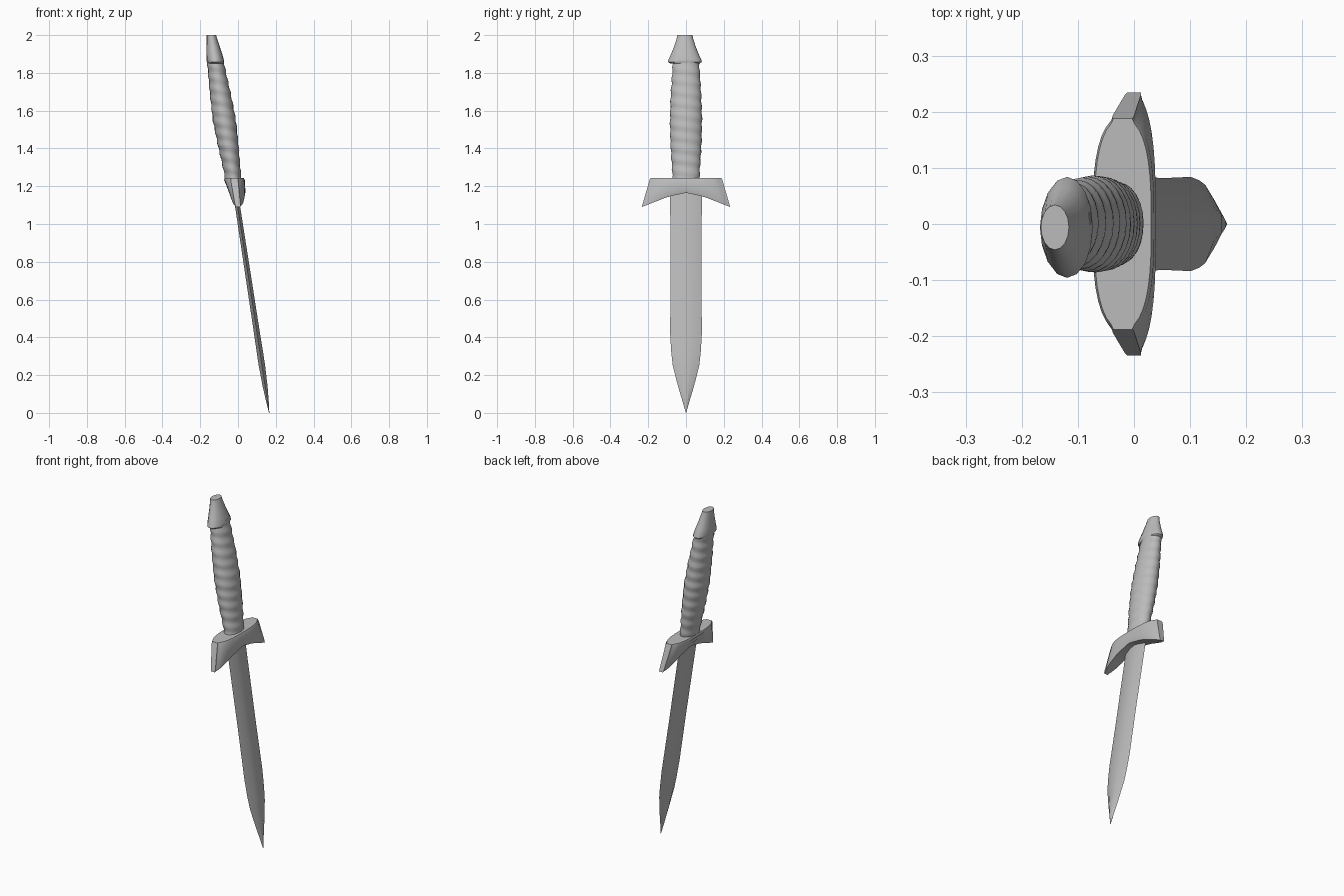
import bpy, bmesh, math

if "Cube" in bpy.data.objects:
    bpy.data.objects.remove(bpy.data.objects["Cube"])

steel = bpy.data.materials.new("grey_steel")
steel.diffuse_color = (0.5, 0.5, 0.5, 1)
steel.use_nodes = True
steel.node_tree.nodes["Principled BSDF"].inputs["Base Color"].default_value = steel.diffuse_color


def axis_x(z):
    """Centre line of the leaning dagger."""
    return 0.165 - 0.153 * z


def loft(name, rings, angle):
    """Skin closed rings of points and cap both ends."""
    bm = bmesh.new()
    loops = [[bm.verts.new(p) for p in ring] for ring in rings]
    n = len(loops[0])
    for a, b in zip(loops, loops[1:]):
        for i in range(n):
            j = (i + 1) % n
            bm.faces.new((a[i], a[j], b[j], b[i]))
    bm.faces.new(loops[0][::-1])
    bm.faces.new(loops[-1])
    bmesh.ops.recalc_face_normals(bm, faces=bm.faces)
    mesh = bpy.data.meshes.new(name)
    bm.to_mesh(mesh)
    bm.free()
    mesh.materials.append(steel)
    obj = bpy.data.objects.new(name, mesh)
    bpy.context.collection.objects.link(obj)
    bpy.ops.object.select_all(action='DESELECT')
    obj.select_set(True)
    bpy.context.view_layer.objects.active = obj
    bpy.ops.object.shade_smooth_by_angle(angle=math.radians(angle))
    return obj


def lerp_table(table, v):
    """Smoothly interpolate the columns of a small profile table."""
    for a, b in zip(table, table[1:]):
        if v <= b[0]:
            t = max(0, (v - a[0]) / (b[0] - a[0]))
            return [p + (q - p) * t for p, q in zip(a[1:], b[1:])]
    return table[-1][1:]


def ellipse(z, rx, ry, cy=0, sides=16):
    return [(axis_x(z) + rx * math.cos(2 * math.pi * i / sides),
             cy + ry * math.sin(2 * math.pi * i / sides), z) for i in range(sides)]


# blade: flat centre with bevelled cutting edges, columns z, half width, half thickness
blade = [(0.0, 0.001, 0.001), (0.06, 0.018, 0.007), (0.14, 0.042, 0.013),
         (0.25, 0.070, 0.017), (0.32, 0.078, 0.017), (0.42, 0.084, 0.016),
         (0.7, 0.082, 0.015), (1.2, 0.084, 0.013)]
rings = []
for z, w, t in blade:
    x = axis_x(z)
    rings.append([(x + t, -0.4 * w, z), (x + t, 0.4 * w, z), (x + 0.003 * t, w, z),
                  (x - t, 0.4 * w, z), (x - t, -0.4 * w, z), (x, -w, z)])
loft("blade", rings, 25)

# guard: rounded bar with flared, drooping ends and an arched underside
rings = []
for k in range(-10, 11):
    s = math.sin(k / 10 * math.pi / 2)
    a = abs(s)
    width = max(0.35, (1 - a ** 3) ** (1 / 2.2))
    low = 1.165 - 0.02 * min(1, a / 0.4) - 0.055 * max(0, (a - 0.4) / 0.6)
    wt, wb = 0.055 * width, 0.041 * width
    ring = []
    for cx, half, z, span in ((-0.02, wt * 0.92, 1.243, 0.188), (-0.019, wt, 1.232, 0.193),
                              (-0.002, wb, low + 0.015, 0.230), (0.0, wb * 0.85, low, 0.234)):
        ring.append((cx, half, z, s * span))
    rings.append([(c + h, y, z) for c, h, z, y in ring]
                 + [(c - h, y, z) for c, h, z, y in ring[::-1]])
loft("guard", rings, 40)

# grip: swollen oval handle with a shallow spiral wrap
grip = [(1.2, 0.042, 0.069), (1.3, 0.046, 0.074), (1.42, 0.055, 0.082),
        (1.55, 0.061, 0.085), (1.68, 0.056, 0.081), (1.78, 0.049, 0.074),
        (1.88, 0.043, 0.068)]
rings = []
for k in range(69):
    z = 1.2 + 0.01 * k
    rx, ry = lerp_table(grip, z)
    ring = []
    for i in range(24):
        a = 2 * math.pi * i / 24
        wrap = 0.002 * math.sin(2 * math.pi * z / 0.06 + a)
        ring.append((axis_x(z) + (rx + wrap) * math.cos(a), (ry + wrap) * math.sin(a), z))
    rings.append(ring)
loft("grip", rings, 40)

# pommel: flared collar tapering to a flat oval top
pommel = [(1.85, 0.040, 0.078), (1.858, 0.046, 0.090), (1.87, 0.046, 0.087),
          (1.90, 0.042, 0.073), (1.94, 0.035, 0.057), (1.98, 0.028, 0.044),
          (2.0, 0.025, 0.040)]
loft("pommel", [ellipse(z, rx, ry, -0.006) for z, rx, ry in pommel], 40)
